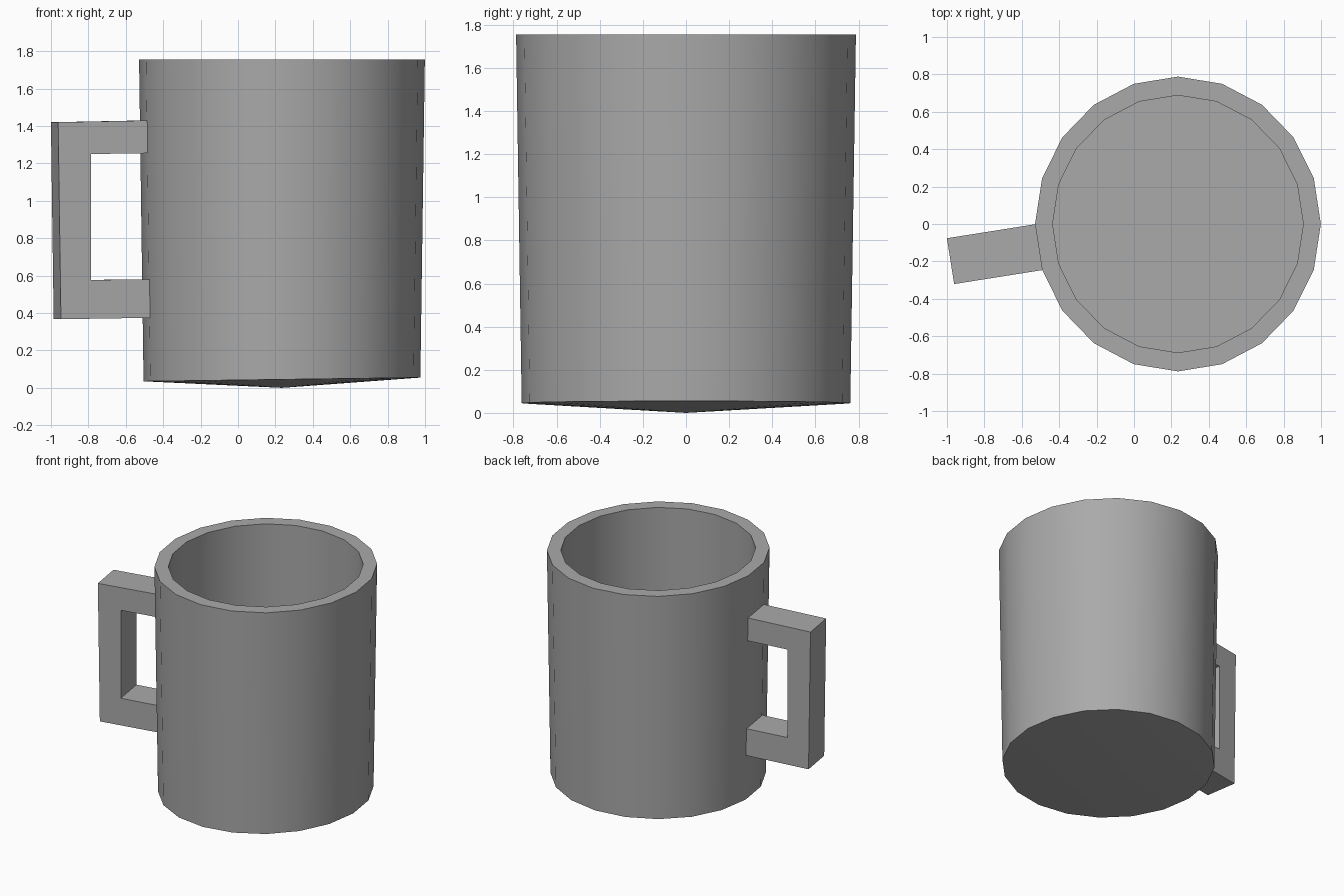
import bpy, bmesh
from math import pi, cos, sin, radians
from mathutils import Vector

if "Cube" in bpy.data.objects:
    bpy.data.objects.remove(bpy.data.objects["Cube"], do_unlink=True)

SIDES = 20
CENTRE_X = 0.235

grey = bpy.data.materials.new("plain_grey")
grey.use_nodes = True
grey.diffuse_color = (0.4, 0.4, 0.4, 1)
grey.node_tree.nodes["Principled BSDF"].inputs["Base Color"].default_value = grey.diffuse_color


def finish(bm, name):
    bmesh.ops.recalc_face_normals(bm, faces=bm.faces)
    mesh = bpy.data.meshes.new(name)
    bm.to_mesh(mesh)
    bm.free()
    mesh.materials.append(grey)
    obj = bpy.data.objects.new(name, mesh)
    bpy.context.collection.objects.link(obj)
    return obj


def ring(bm, rx, ry, z, tilt=0.0):
    angles = [2 * pi * i / SIDES for i in range(SIDES)]
    return [bm.verts.new((CENTRE_X + rx * cos(a), ry * sin(a), z + tilt * cos(a)))
            for a in angles]


# Cup: outer wall, rim and straight inner wall, closed by two fans
bm = bmesh.new()
rings = [ring(bm, 0.74, 0.762, 0.045, 0.01),
         ring(bm, 0.764, 0.788, 1.755),
         ring(bm, 0.67, 0.688, 1.755),
         ring(bm, 0.67, 0.688, 0.13)]
for low, high in zip(rings, rings[1:]):
    for i in range(SIDES):
        j = (i + 1) % SIDES
        bm.faces.new((low[i], low[j], high[j], high[i]))
for loop, z in ((rings[0], 0.0), (rings[-1], 0.13)):
    tip = bm.verts.new((CENTRE_X, 0, z))
    for i in range(SIDES):
        bm.faces.new((loop[i], loop[(i + 1) % SIDES], tip))
cup = finish(bm, "cup")
bpy.ops.object.select_all(action="DESELECT")
cup.select_set(True)
bpy.context.view_layer.objects.active = cup
bpy.ops.object.shade_smooth_by_angle(angle=radians(30))

# Handle: bracket profile (distance from cup axis, height), one wall panel wide
profile = [(0.72, 1.43), (1.232, 1.42), (1.217, 0.367), (0.70, 0.375),
           (0.70, 0.58), (1.055, 0.577), (1.055, 1.25), (0.72, 1.255)]
turn = pi + pi / SIDES
out = Vector((cos(turn), sin(turn), 0))
side = Vector((-sin(turn), cos(turn), 0))
bm = bmesh.new()
back, front = [[bm.verts.new(Vector((CENTRE_X, 0, z)) + out * u + side * v)
                for u, v, z in ((u, v, z) for u, z in profile)]
               for v in (-0.118, 0.130)]
# Split the bracket into three bars, then wrap its edges
for a, b, c, d in ((0, 1, 6, 7), (1, 2, 5, 6), (2, 3, 4, 5)):
    for layer in (back, front):
        bm.faces.new([layer[k] for k in (a, b, c, d)])
for i in range(len(profile)):
    j = (i + 1) % len(profile)
    if (i, j) != (7, 0) and (i, j) != (3, 4):
        bm.faces.new((back[i], back[j], front[j], front[i]))
finish(bm, "handle")
